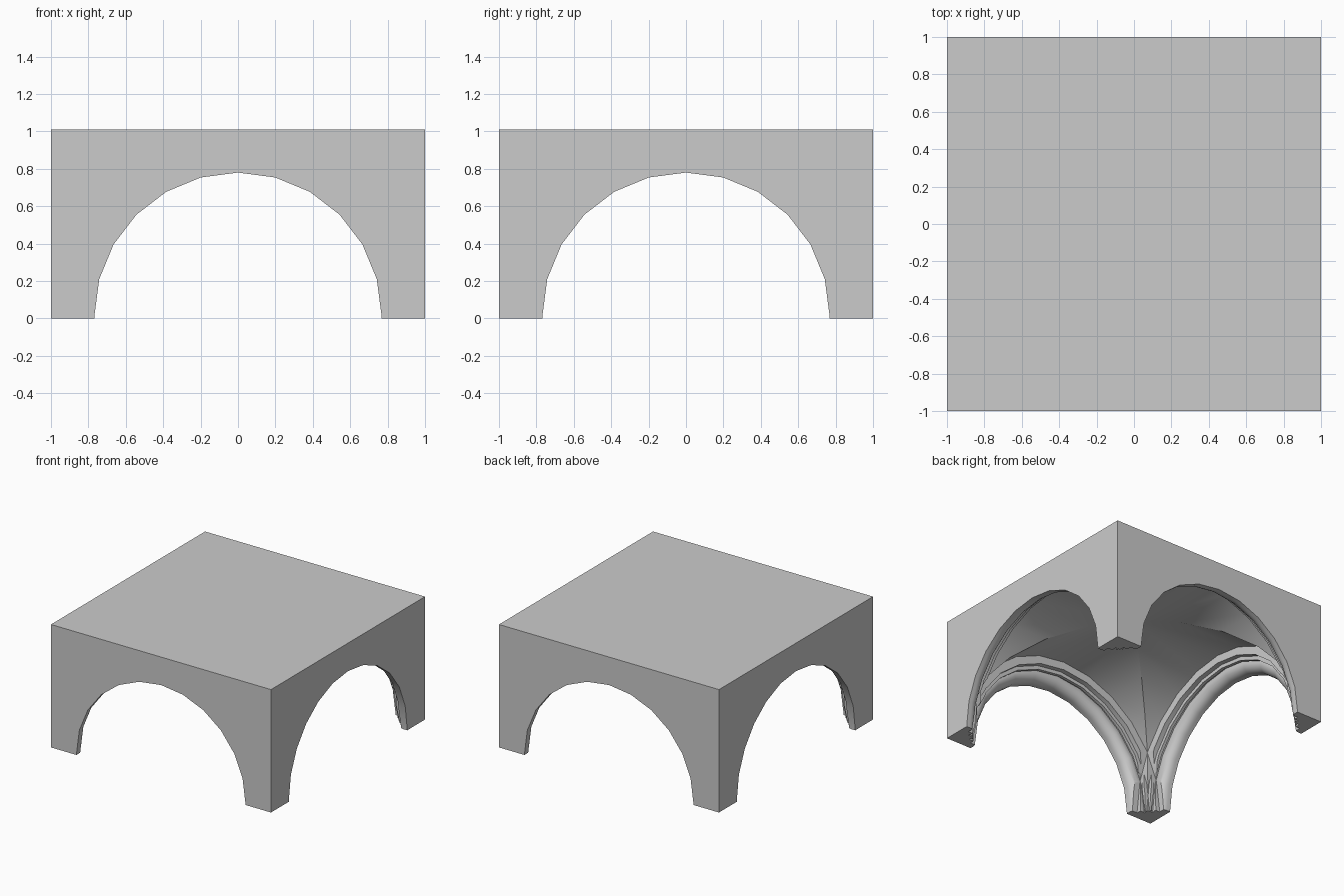
import bpy, bmesh, math

if "Cube" in bpy.data.objects:
    bpy.data.objects.remove(bpy.data.objects["Cube"])

HEIGHT = 1.01
SPRING = 0.012      # height of the arch centres
SEGMENTS = 12       # facets per half circle

# Moulding profile: (depth in from the outer face, arch radius)
half_profile = [(-0.1, 0.768)]
for i in range(7):  # round roll
    a = math.radians(15 * i)
    half_profile.append((0.03 + 0.07 * math.sin(a), 0.838 - 0.07 * math.cos(a)))
half_profile += [(0.095, 0.86), (0.115, 0.86), (0.115, 0.845), (0.14, 0.845),
                 (0.14, 0.875), (0.18, 0.875), (0.18, 0.94)]
profile = [(d - 1, r) for d, r in half_profile]
profile += [(1 - d, r) for d, r in reversed(half_profile)]


def make_vault_cutter(name, along_x):
    """Barrel tunnel with a moulded arch at each end."""
    bm = bmesh.new()
    rings = []
    for y, r in profile:
        pts = [(r, -0.1)]
        for i in range(SEGMENTS + 1):
            a = math.pi * i / SEGMENTS
            pts.append((r * math.cos(a), SPRING + r * math.sin(a)))
        pts.append((-r, -0.1))
        rings.append([bm.verts.new((y, -x, z) if along_x else (x, y, z))
                      for x, z in pts])
    n = len(rings[0])
    for a, b in zip(rings, rings[1:]):
        for i in range(n):
            j = (i + 1) % n
            bm.faces.new((a[i], a[j], b[j], b[i]))
    bm.faces.new(rings[0])
    bm.faces.new(rings[-1])
    bmesh.ops.recalc_face_normals(bm, faces=bm.faces)
    mesh = bpy.data.meshes.new(name)
    bm.to_mesh(mesh)
    bm.free()
    ob = bpy.data.objects.new(name, mesh)
    bpy.context.collection.objects.link(ob)
    ob.hide_render = True
    return ob


# Square block
bpy.ops.mesh.primitive_cube_add(size=2, location=(0, 0, HEIGHT / 2))
bay = bpy.context.object
bay.name = "vaulted_bay"
bay.scale = (1, 1, HEIGHT / 2)
bpy.ops.object.transform_apply(location=True, rotation=False, scale=True)

# Two crossing tunnels leave four piers and a groin vault
for name, along_x in (("tunnel_front_back", False), ("tunnel_left_right", True)):
    cutter = make_vault_cutter(name, along_x)
    mod = bay.modifiers.new(name, 'BOOLEAN')
    mod.operation = 'DIFFERENCE'
    mod.solver = 'EXACT'
    mod.object = cutter
    bpy.context.view_layer.objects.active = bay
    bpy.ops.object.modifier_apply(modifier=mod.name)
    bpy.data.objects.remove(cutter, do_unlink=True)

# Smooth vault and rolls, crisp groins and fillets
bpy.ops.object.select_all(action='DESELECT')
bay.select_set(True)
bpy.context.view_layer.objects.active = bay
bpy.ops.object.shade_smooth_by_angle(angle=math.radians(28))
